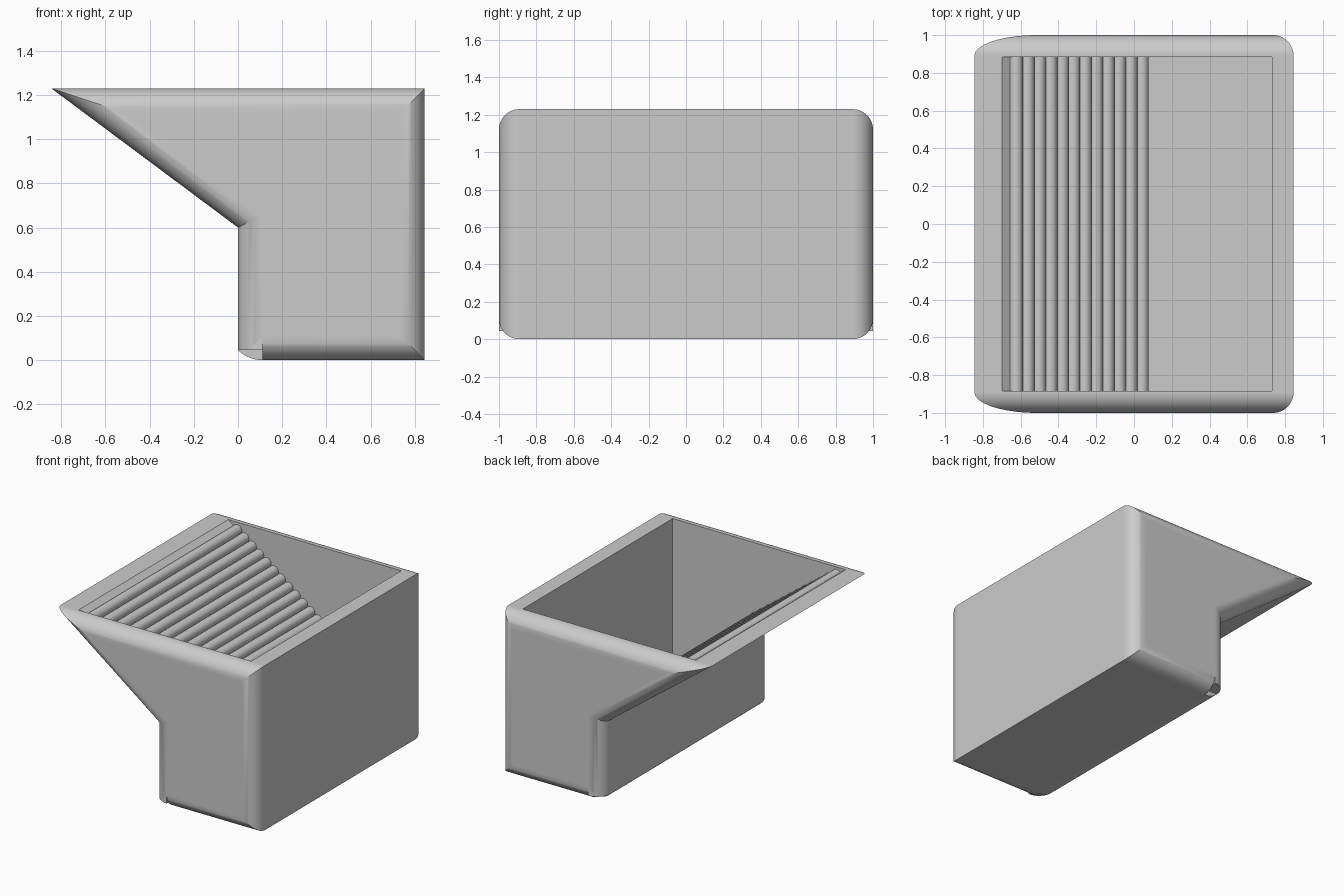
import bpy, bmesh
from math import sin, cos, pi, sqrt, asin
from mathutils import Vector

if "Cube" in bpy.data.objects:
    bpy.data.objects.remove(bpy.data.objects["Cube"])

R, SEG = 0.11, 14
ARC = [pi / 2 * i / SEG for i in range(SEG + 1)]


def loft(name, loops):
    """Skin a list of equal-length closed loops and cap both ends."""
    bm = bmesh.new()
    rows = [[bm.verts.new(p) for p in loop] for loop in loops]
    n = len(rows[0])
    for a, b in zip(rows, rows[1:]):
        for i in range(n):
            j = (i + 1) % n
            bm.faces.new((a[i], a[j], b[j], b[i]))
    bm.faces.new(rows[0])
    bm.faces.new(rows[-1])
    bmesh.ops.recalc_face_normals(bm, faces=bm.faces)
    mesh = bpy.data.meshes.new(name)
    bm.to_mesh(mesh)
    bm.free()
    ob = bpy.data.objects.new(name, mesh)
    bpy.context.collection.objects.link(ob)
    return ob


def prism(name, pts, y0, y1):
    return loft(name, [[(x, y, z) for x, z in pts] for y in (y0, y1)])


def inset(pts, d):
    """Mitred inward offset of a counter-clockwise x/z outline."""
    v = [Vector(p) for p in pts]
    out = []
    for i, p in enumerate(v):
        a = (p - v[i - 1]).normalized()
        b = (v[(i + 1) % len(v)] - p).normalized()
        na, nb = Vector((-a.y, a.x)), Vector((-b.y, b.x))
        out.append(p + (na + nb) * (d / (1 + na.dot(nb))))
    return out


def activate(ob):
    bpy.ops.object.select_all(action='DESELECT')
    ob.select_set(True)
    bpy.context.view_layer.objects.active = ob


def smooth(ob):
    activate(ob)
    bpy.ops.object.shade_smooth_by_angle(angle=pi / 6)
    mod = ob.modifiers.new("normals", 'WEIGHTED_NORMAL')
    mod.keep_sharp = True


def cut(ob, cutter):
    cutter.hide_render = True
    mod = ob.modifiers.new("cut", 'BOOLEAN')
    mod.operation, mod.solver, mod.object = 'DIFFERENCE', 'EXACT', cutter
    activate(ob)
    bpy.ops.object.modifier_apply(modifier=mod.name)
    bpy.data.objects.remove(cutter)


# Hopper body: side outline with rounded edges on both end faces
outline = [(0, 0), (0.845, 0), (0.845, 1.23), (-0.845, 1.23), (0, 0.6)]
half = [(1 - R + R * sin(t), R * (1 - cos(t))) for t in ARC]
stations = [(-y, d) for y, d in reversed(half)] + half
body = loft("hopper_body",
            [[(p.x, y, p.y) for p in inset(outline, d)] for y, d in stations])

# Open cavity with a sloping inner wall
slope = 0.63 / 0.845
cavity = [(0.07, 0.11), (0.73, 0.11), (0.73, 1.4),
          (-0.70 - 0.17 / slope, 1.4), (0.07, 1.23 - 0.77 * slope)]
cut(body, prism("cavity_cutter", cavity, -0.885, 0.885))

# Rounded lower edge of the narrow side
h = 0.045
rad = (R * R + h * h) / (2 * h)
a0 = asin(R / rad)
toe = [(R - rad * sin(a0 * (1 - i / 8)), rad - rad * cos(a0 * (1 - i / 8)))
       for i in range(9)]
cut(body, prism("toe_cutter", [(-0.1, h)] + toe + [(R, -0.1), (-0.1, -0.1)], -1.2, 1.2))

# Notches under the lower corners, and the corner blocks above them
for side, label in ((-1, "front"), (1, "back")):
    cut(body, prism("notch_cutter", [(-0.1, -0.1), (R, -0.1), (R, h), (-0.1, h)],
                    side * (1 - R), side * 1.2))
    plan = [(R - R * cos(t), side * (1 - R + R * sin(t))) for t in ARC]
    plan.append((R, side * (1 - R)))
    block = loft(label + "_corner_block",
                 [[(x, y, z) for x, y in plan] for z in (h, R + 0.01)])
    smooth(block)
smooth(body)

# Ridges running across the inner slope
pitch = 0.0605
for k in range(12):
    cx = 0.04 - k * pitch
    cz = 1.23 - (cx + 0.70) * slope
    r = pitch * sqrt(1 + slope ** 2) / 2
    ring = [(cx + r * cos(2 * pi * i / 32), cz + r * sin(2 * pi * i / 32))
            for i in range(32)]
    smooth(prism("slope_ridge_%02d" % (k + 1), ring, -0.885, 0.885))
